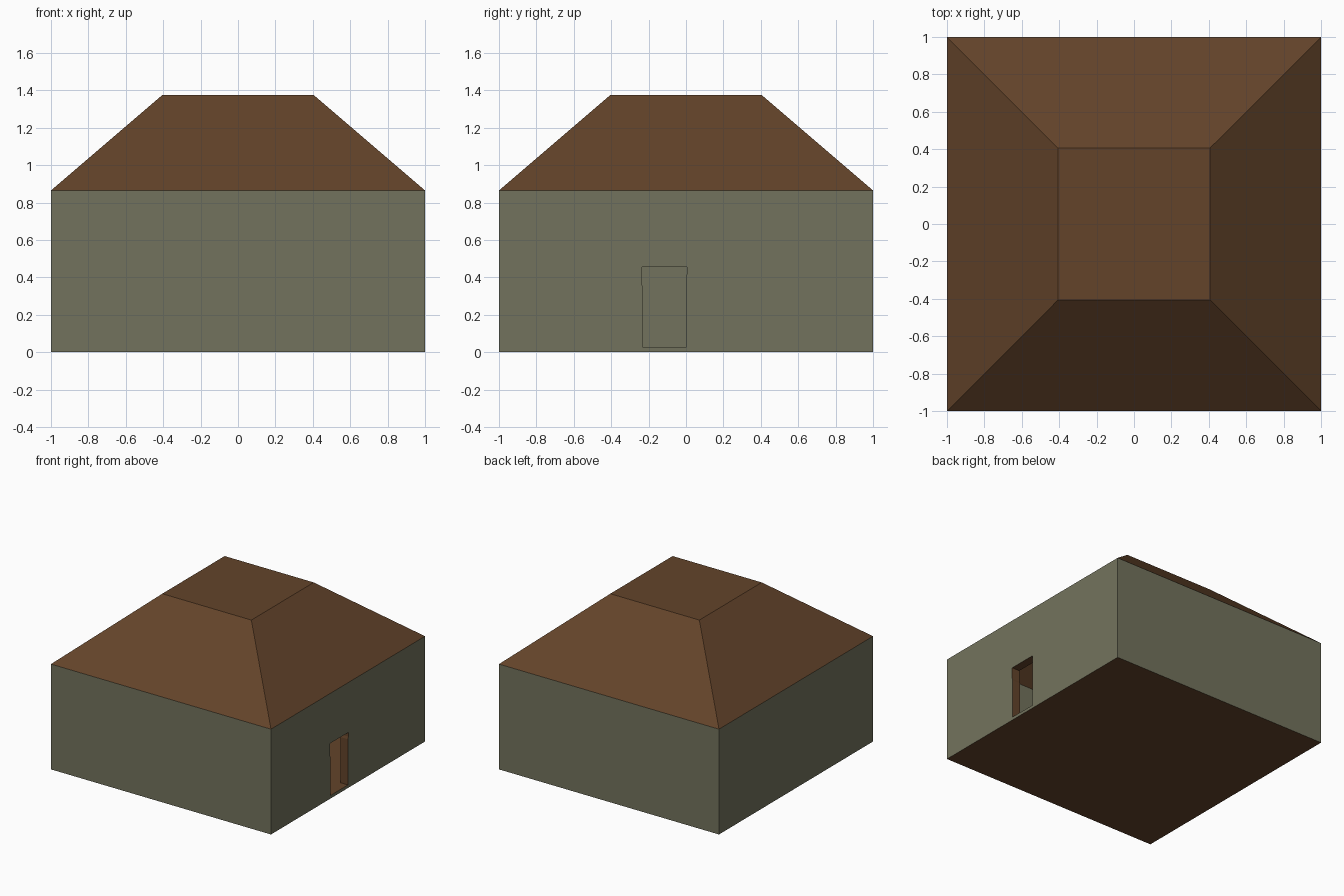
import bpy
import bmesh

if "Cube" in bpy.data.objects:
    bpy.data.objects.remove(bpy.data.objects["Cube"])


def material(name, rgb):
    m = bpy.data.materials.new(name)
    m.diffuse_color = (*rgb, 1.0)
    m.use_nodes = True
    m.node_tree.nodes["Principled BSDF"].inputs["Base Color"].default_value = m.diffuse_color
    return m


STONE = material("grey green wall", (0.171, 0.171, 0.109))
BROWN = material("brown timber", (0.125, 0.057, 0.023))

SIZE, INNER = 1.0, 0.93          # half widths of outer and inner wall faces
EAVES, TOP, SILL = 0.865, 1.375, 0.025


def finish(name, bm, materials):
    bmesh.ops.recalc_face_normals(bm, faces=bm.faces)
    mesh = bpy.data.meshes.new(name)
    bm.to_mesh(mesh)
    bm.free()
    for m in materials:
        mesh.materials.append(m)
    obj = bpy.data.objects.new(name, mesh)
    bpy.context.collection.objects.link(obj)
    return obj


def square_shell(name, profile, materials, closed):
    """Sweep a (half width, height) profile round a square; cap or close its ends."""
    bm = bmesh.new()
    rings = [[bm.verts.new((sx * r, sy * r, z))
              for sx, sy in ((-1, -1), (1, -1), (1, 1), (-1, 1))]
             for r, z in profile]
    pairs = list(zip(rings, rings[1:]))
    if closed:
        pairs.append((rings[-1], rings[0]))
    else:
        bm.faces.new(rings[0])
        bm.faces.new(rings[-1])
    for a, b in pairs:
        for i in range(4):
            j = (i + 1) % 4
            bm.faces.new((a[i], a[j], b[j], b[i]))
    return finish(name, bm, materials)


# Walls: hollow square ring, brown on the horizontal faces
walls = square_shell("walls", [(SIZE, 0), (SIZE, EAVES), (INNER, EAVES), (INNER, 0)],
                     [STONE, BROWN], True)
for p in walls.data.polygons:
    p.material_index = 1 if abs(p.normal.z) > 0.5 else 0

# Floor slab inside the walls
square_shell("floor", [(INNER, 0), (INNER, SILL)], [BROWN], False)

# Hollow roof with a flat top
square_shell("roof", [(0.405, TOP), (SIZE, EAVES), (INNER, EAVES), (0.38, TOP - 0.04)],
             [BROWN], False)

# Doorway cutter: slightly wider at the head, gives brown jambs
outline = [(-0.23, SILL), (0.0, SILL), (0.0, 0.40), (0.005, 0.42),
           (0.005, 0.455), (-0.235, 0.455), (-0.235, 0.36), (-0.23, 0.345)]
bm = bmesh.new()
face = bm.faces.new([bm.verts.new((0.85, y, z)) for y, z in outline])
ext = bmesh.ops.extrude_face_region(bm, geom=[face])
bmesh.ops.translate(bm, vec=(0.25, 0, 0),
                    verts=[v for v in ext["geom"] if isinstance(v, bmesh.types.BMVert)])
cutter = finish("doorway_cutter", bm, [STONE, BROWN])
for p in cutter.data.polygons:
    p.material_index = 1
cutter.hide_render = True
cutter.hide_viewport = True

cut = walls.modifiers.new("doorway", 'BOOLEAN')
cut.operation = 'DIFFERENCE'
cut.solver = 'EXACT'
cut.object = cutter
